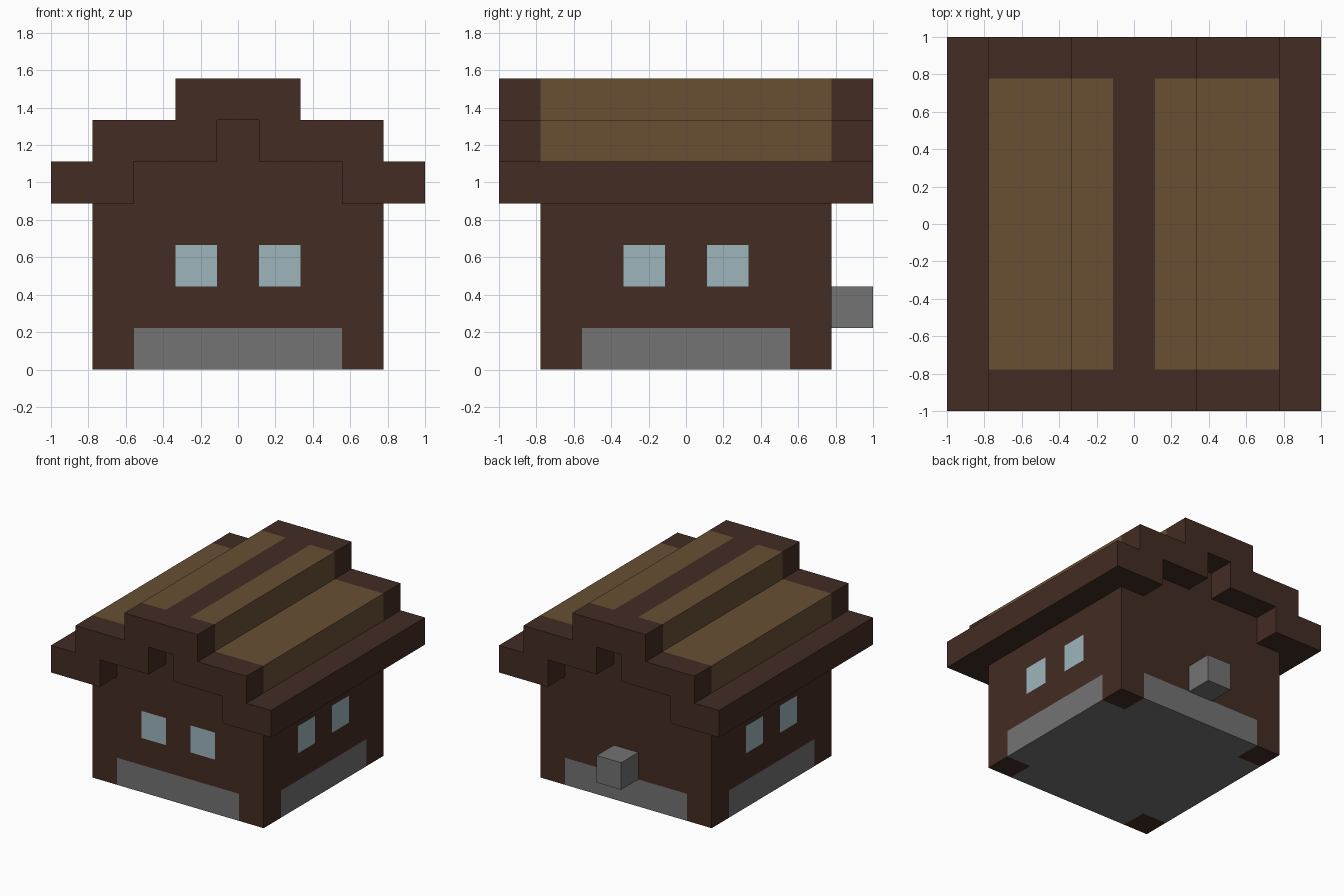
import bpy
import bmesh
from mathutils import Vector

if "Cube" in bpy.data.objects:
    bpy.data.objects.remove(bpy.data.objects["Cube"], do_unlink=True)

U = 2 / 9  # one block


def material(name, hex_code):
    srgb = [int(hex_code[i:i + 2], 16) / 255 for i in (0, 2, 4)]
    color = [c / 12.92 if c <= 0.04045 else ((c + 0.055) / 1.055) ** 2.4 for c in srgb] + [1]
    m = bpy.data.materials.new(name)
    m.use_nodes = True
    m.diffuse_color = color
    m.node_tree.nodes["Principled BSDF"].inputs["Base Color"].default_value = color
    return m


brown = material("dark brown wood", "432c23")
straw = material("straw tan", "685034")
stone = material("grey stone", "737373")
glass = material("pale blue glass", "9cb5bb")


def finish(name, bm, mats, rule=None):
    """Colour faces by a rule on their centre (in blocks) and scale to size."""
    bmesh.ops.recalc_face_normals(bm, faces=bm.faces)
    if rule:
        for f in bm.faces:
            f.material_index = rule(f.calc_center_median())
    bmesh.ops.scale(bm, vec=(U, U, U), verts=bm.verts)
    mesh = bpy.data.meshes.new(name)
    bm.to_mesh(mesh)
    bm.free()
    for m in mats:
        mesh.materials.append(m)
    obj = bpy.data.objects.new(name, mesh)
    bpy.context.collection.objects.link(obj)


def box(lo, hi):
    lo, hi = Vector(lo), Vector(hi)
    bm = bmesh.new()
    bmesh.ops.create_cube(bm, size=1)
    for v in bm.verts:
        v.co = (lo + hi) / 2 + v.co * (hi - lo)
    return bm


def prism(half_profile, ys):
    """Mirror an x-z half profile and run it through the given y stations."""
    profile = half_profile + [(-x, z) for x, z in reversed(half_profile)]
    bm = bmesh.new()
    rings = [[bm.verts.new((x, y, z)) for x, z in profile] for y in ys]
    for a, b in zip(rings, rings[1:]):
        for i in range(len(a)):
            j = (i + 1) % len(a)
            bm.faces.new((a[i], a[j], b[j], b[i]))
    bm.faces.new(rings[0])
    bm.faces.new(rings[-1])
    return bm


# Walls with stone footing, stone floor, and windows on all but the back
walls = box((-3.5, -3.5, 0), (3.5, 3.5, 4))
cuts = [(axis, s * d) for axis in (0, 1) for s in (-1, 1) for d in (0.5, 1.5, 2.5)]
cuts += [(2, z) for z in (1, 2, 3)]
for axis, d in cuts:
    n = Vector((0, 0, 0))
    n[axis] = 1
    bmesh.ops.bisect_plane(walls, geom=walls.verts[:] + walls.edges[:] + walls.faces[:],
                           plane_co=n * d, plane_no=n)


def wall_color(c):
    along = min(abs(c.x), abs(c.y))
    if c.z < 1:
        return 1 if along < 2.5 else 0
    if 2 < c.z < 3 and 0.5 < along < 1.5 and c.y < 3.4:
        return 2
    return 0


finish("walls", walls, [brown, stone, glass], wall_color)

# Stepped gable infill under the roof
finish("gable", prism([(2.5, 4), (2.5, 5), (0.5, 5), (0.5, 6)], (-3.5, 3.5)), [brown])

# Stepped roof with straw panels between brown verges and ridge
roof_half = [(0.5, 6), (0.5, 5), (2.5, 5), (2.5, 4), (4.5, 4), (4.5, 5),
             (3.5, 5), (3.5, 6), (1.5, 6), (1.5, 7), (0.5, 7)]
finish("roof", prism(roof_half, (-4.5, -3.5, 3.5, 4.5)), [brown, straw],
       lambda c: int(abs(c.y) < 3 and c.z > 5.1 and abs(c.x) > 0.6))

# Stone block on the back wall
finish("back_block", box((-0.5, 3.5, 1), (0.5, 4.5, 2)), [stone])
